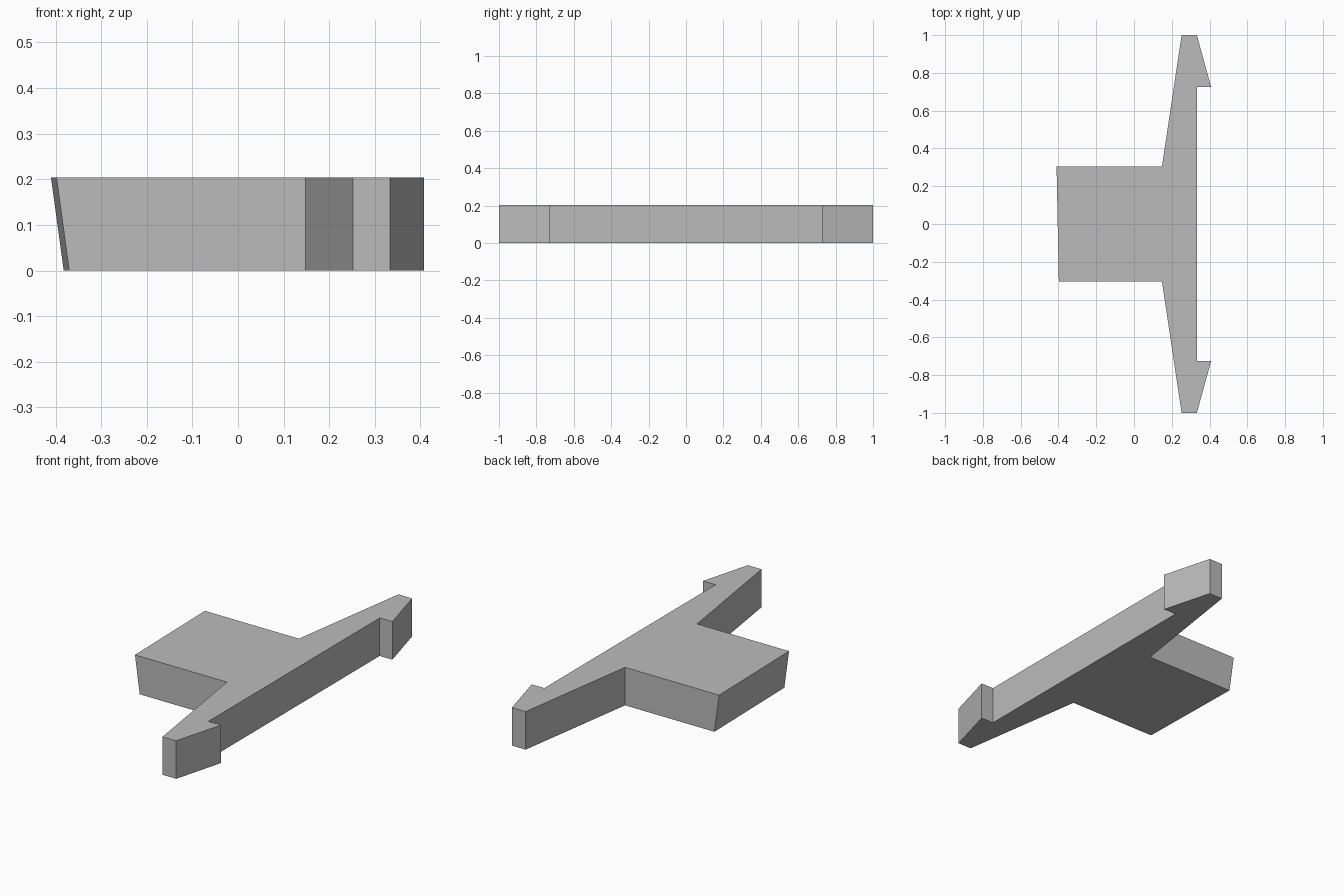
import bpy
import bmesh

cube = bpy.data.objects.get("Cube")
if cube:
    bpy.data.objects.remove(cube, do_unlink=True)

HEIGHT = 0.204

# Single plain grey
grey = bpy.data.materials.new("plain grey")
grey.use_nodes = True
colour = (0.5, 0.5, 0.5, 1)
grey.diffuse_color = colour
grey.node_tree.nodes["Principled BSDF"].inputs["Base Color"].default_value = colour

# Half outline: body corner, arm root, arm tip, barb and notch
half = [(0.148, 0.305), (0.252, 1.0), (0.333, 1.0), (0.408, 0.726), (0.333, 0.726)]
outline = [(-0.41, 0.305)] + half
outline += [(x, -y) for x, y in reversed(half)] + [(-0.398, -0.305)]

# Extrude the outline into a slab
bm = bmesh.new()
base = bm.faces.new([bm.verts.new((x, y, 0)) for x, y in outline])
extruded = bmesh.ops.extrude_face_region(bm, geom=[base])
top = [v for v in extruded["geom"] if isinstance(v, bmesh.types.BMVert)]
bmesh.ops.translate(bm, verts=top, vec=(0, 0, HEIGHT))

# Lean the blunt end face inward at the bottom
for v in bm.verts:
    if v.co.x < -0.3 and v.co.z < 0.01:
        v.co.x += 0.028

bmesh.ops.recalc_face_normals(bm, faces=bm.faces)
mesh = bpy.data.meshes.new("barbed_clip")
bm.to_mesh(mesh)
bm.free()
mesh.materials.append(grey)
clip = bpy.data.objects.new("barbed_clip", mesh)
bpy.context.collection.objects.link(clip)
